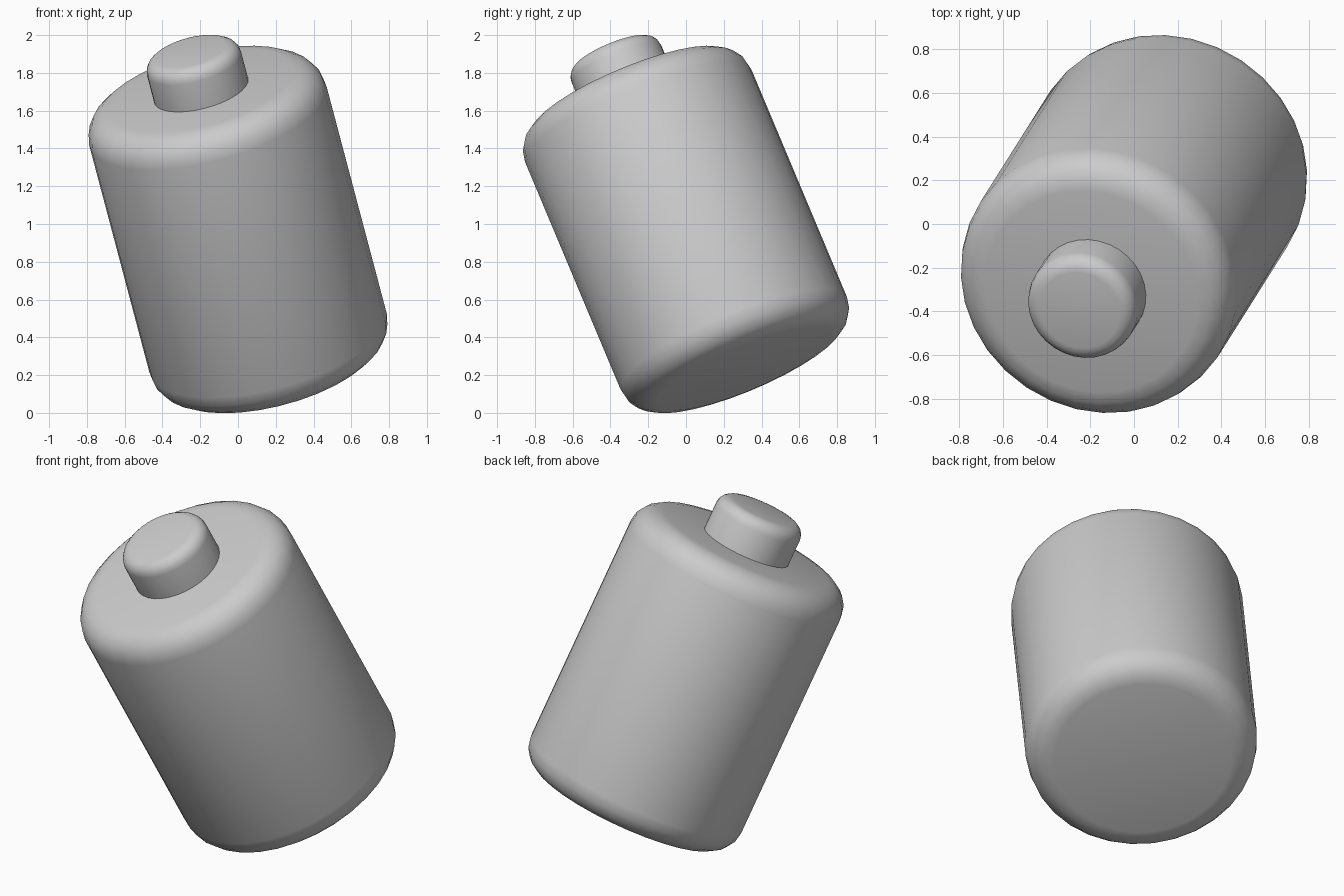
import bpy, bmesh, math
from mathutils import Vector, Matrix

if "Cube" in bpy.data.objects:
    bpy.data.objects.remove(bpy.data.objects["Cube"])

SIDES = 32
AXIS = Vector((-0.265, -0.42, 1)).normalized()
TILT = Matrix.Translation((0, 0, 0.971)) @ Vector((0, 0, 1)).rotation_difference(AXIS).to_matrix().to_4x4()


def fillet(cr, cz, r, a0, a1, n=4):
    """Rounded corner of a profile as (radius, height) points."""
    angles = [math.radians(a0 + (a1 - a0) * i / n) for i in range(n + 1)]
    return [(cr + r * math.cos(a), cz + r * math.sin(a)) for a in angles]


def lathe(name, profile):
    """Closed solid of revolution, tilted along the common axis."""
    bm = bmesh.new()
    rings = [[bm.verts.new((r * math.cos(2 * math.pi * i / SIDES),
                            r * math.sin(2 * math.pi * i / SIDES), z))
              for i in range(SIDES)] for r, z in profile]
    for a, b in zip(rings, rings[1:]):
        for i in range(SIDES):
            j = (i + 1) % SIDES
            bm.faces.new((a[i], a[j], b[j], b[i]))
    bm.faces.new(rings[0][::-1])
    bm.faces.new(rings[-1])
    bm.transform(TILT)
    mesh = bpy.data.meshes.new(name)
    bm.to_mesh(mesh)
    bm.free()
    obj = bpy.data.objects.new(name, mesh)
    bpy.context.collection.objects.link(obj)
    bpy.context.view_layer.objects.active = obj
    obj.select_set(True)
    bpy.ops.object.shade_smooth_by_angle(angle=math.radians(40))
    obj.select_set(False)
    return obj


# Main canister with rounded rims at both ends
R, H, F = 0.648, 0.822, 0.15
lathe("canister_body", fillet(R - F, F - H, F, -90, 0) + fillet(R - F, H - F, F, 0, 90))

# Small terminal knob on the upper end
KR, KT, KF = 0.257, 1.05, 0.07
lathe("top_knob", [(KR, 0.78)] + fillet(KR - KF, KT - KF, KF, 0, 90))
